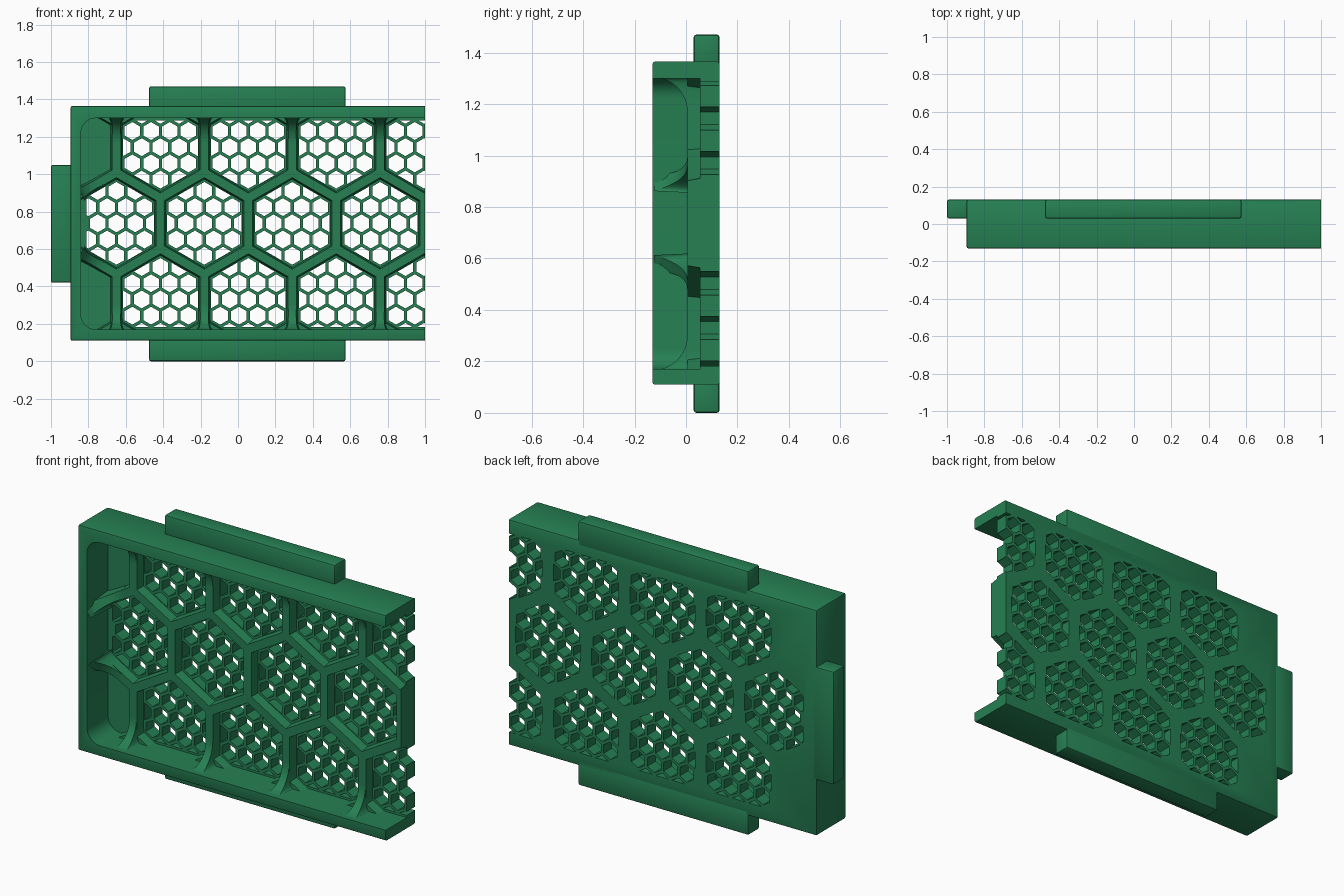
import bpy, bmesh, math
from mathutils import Vector

if "Cube" in bpy.data.objects:
    bpy.data.objects.remove(bpy.data.objects["Cube"])

green = bpy.data.materials.new("green plastic")
green.diffuse_color = (0.019, 0.215, 0.086, 1)
green.use_nodes = True
green.node_tree.nodes["Principled BSDF"].inputs["Base Color"].default_value = green.diffuse_color

PITCH = 0.47                    # spacing of the large hexagons
ROW = PITCH * math.sqrt(3) / 2
X0, ZC = -0.18, 0.7375          # centre of one middle-row hexagon
CELL = 0.10                     # spacing of the small grille cells


def prism(bm, front, y0, y1, back=None):
    """Closed solid between two outlines given as (x, z) points."""
    a = [bm.verts.new((x, y0, z)) for x, z in front]
    b = [bm.verts.new((x, y1, z)) for x, z in (back or front)]
    n = len(a)
    bm.faces.new(a)
    bm.faces.new(b[::-1])
    for i in range(n):
        j = (i + 1) % n
        bm.faces.new((a[j], a[i], b[i], b[j]))


def make(name, bm):
    bmesh.ops.recalc_face_normals(bm, faces=bm.faces)
    me = bpy.data.meshes.new(name)
    bm.to_mesh(me)
    bm.free()
    ob = bpy.data.objects.new(name, me)
    bpy.context.collection.objects.link(ob)
    me.materials.append(green)
    return ob


def cut(ob, cutter):
    m = ob.modifiers.new("cut", 'BOOLEAN')
    m.operation, m.solver, m.object = 'DIFFERENCE', 'EXACT', cutter
    bpy.context.view_layer.objects.active = ob
    bpy.ops.object.modifier_apply(modifier=m.name)
    bpy.data.objects.remove(cutter, do_unlink=True)


def bevelled_box(name, x0, x1, y0, y1, z0, z1, w, open_x=None):
    """Box with small bevels; edges lying at x = open_x stay sharp."""
    bm = bmesh.new()
    prism(bm, [(x0, z0), (x1, z0), (x1, z1), (x0, z1)], y0, y1)
    edges = [e for e in bm.edges if open_x is None
             or not all(abs(v.co.x - open_x) < 1e-4 for v in e.verts)]
    bmesh.ops.bevel(bm, geom=edges, offset=w, segments=2, profile=0.5, affect='EDGES')
    return make(name, bm)


def hexagon(cx, cz, apothem):
    r = apothem * 2 / math.sqrt(3)
    return [(cx + r * math.cos(math.radians(60 * k + 30)),
             cz + r * math.sin(math.radians(60 * k + 30))) for k in range(6)]


def clip(poly, nx, nz, d):
    """Keep the part of a convex outline where nx*x + nz*z <= d."""
    out = []
    for i, p in enumerate(poly):
        q = poly[(i + 1) % len(poly)]
        sp, sq = nx * p[0] + nz * p[1] - d, nx * q[0] + nz * q[1] - d
        if sp <= 0:
            out.append(p)
        if sp * sq < 0:
            t = sp / (sp - sq)
            out.append((p[0] + t * (q[0] - p[0]), p[1] + t * (q[1] - p[1])))
    return out


def area(p):
    return abs(sum(p[i - 1][0] * p[i][1] - p[i][0] * p[i - 1][1] for i in range(len(p)))) / 2


# large hexagon centres: middle row, then the rows above and below
middle = [(X0 + PITCH * i, ZC) for i in range(-1, 4)]
outer = [(X0 + PITCH * (i + 0.5), ZC + s * ROW) for s in (-1, 1) for i in range(-2, 3)]

# body: tray, open at the right end
body = bevelled_box("tray_body", -0.895, 1.0, -0.13, 0.13, 0.11, 1.365, 0.009, open_x=1.0)

# rounded pocket in the front
R, xl, zb, zt = 0.08, -0.84, 0.17, 1.30
pocket = [(1.2, zb), (1.2, zt)]
for cz, a0 in ((zt - R, 90), (zb + R, 180)):
    for k in range(9):
        a = math.radians(a0 + k * 90 / 8)
        pocket.append((xl + R + R * math.cos(a), cz + R * math.sin(a)))
bm = bmesh.new()
prism(bm, pocket, -0.3, 0.055)
cut(body, make("pocket_cutter", bm))

# honeycomb grille holes, clipped to each large hexagon
bm = bmesh.new()
for cx, cz in middle + outer:
    if cx < -0.7 or cx > 1.1:
        continue
    for j in range(-3, 4):
        for i in range(-4, 5):
            hx = cx + CELL * (i + (j % 2) * 0.5)
            hz = cz + CELL * math.sqrt(3) / 2 * j
            p = hexagon(hx, hz, 0.0415)
            for k in range(6):
                a = math.radians(60 * k)
                n = (math.cos(a), math.sin(a))
                p = clip(p, *n, n[0] * cx + n[1] * cz + 0.2)
            for lim in ((0, 1, 1.288), (0, -1, -0.182), (-1, 0, 0.81), (1, 0, 1.08)):
                p = clip(p, *lim)
            if len(p) > 2 and area(p) > 2.5e-4:
                prism(bm, p, 0.0, 0.2)
cut(body, make("grille_cutter", bm))

# raised honeycomb ribs on the pocket floor
bm = bmesh.new()
e = 0.004
prism(bm, [(xl - e, zb - e), (1.0, zb - e), (1.0, zt + e), (xl - e, zt + e)], 0.005, 0.058)
ribs = make("honeycomb_ribs", bm)
bm = bmesh.new()
for cx, cz in middle + outer:
    # slightly tapered walls, narrower at the floor
    prism(bm, hexagon(cx, cz, 0.2155), -0.02, 0.08, hexagon(cx, cz, 0.2005))
cut(ribs, make("rib_cutter", bm))


# curved gussets where the ribs sweep up to the frame walls
def gusset(bm, wall, direction, length):
    d = Vector((direction[0], 0, direction[1])).normalized()
    side = Vector((-d.z, 0, d.x))
    base = Vector((wall[0], 0, wall[1]))
    rings = []
    for k in range(13):
        a = math.radians(90 * k / 12)
        along = length * (1 - math.sin(a))          # distance from the wall
        y = 0.005 - 0.13 * (1 - math.cos(a))
        w = 0.021 + 0.022 * (1 - math.cos(a)) ** 2  # flares at the wall
        c = base - d * along
        rings.append([bm.verts.new(c + side * s + Vector((0, yy, 0)))
                      for s, yy in ((-w, y), (w, y), (w + 0.01, 0.058), (-w - 0.01, 0.058))])
    for r, q in zip(rings, rings[1:]):
        for i in range(4):
            j = (i + 1) % 4
            bm.faces.new((r[i], r[j], q[j], q[i]))
    bm.faces.new(rings[0])
    bm.faces.new(rings[-1][::-1])


bm = bmesh.new()
for s, zw in ((1, zt), (-1, zb)):
    for i in range(-1, 3):
        gusset(bm, (X0 + PITCH * i, zw + s * 0.003), (0, s), 0.135)
    # slanted ribs meeting the left wall
    zl = ZC + s * (PITCH / math.sqrt(3) - (X0 - PITCH - xl) / math.sqrt(3))
    gusset(bm, (xl - 0.003, zl), (-math.sqrt(3), -s), 0.15)
gussets = make("rib_gussets", bm)

# mounting tabs along the rear edge
tabs = [bevelled_box("top_tab", -0.475, 0.575, 0.03, 0.13, 1.33, 1.47, 0.01),
        bevelled_box("bottom_tab", -0.475, 0.575, 0.03, 0.13, 0.0, 0.14, 0.01),
        bevelled_box("left_tab", -1.0, -0.87, 0.03, 0.13, 0.42, 1.05, 0.01)]

# smooth the curved parts, keep real edges sharp
for ob in [body, gussets] + tabs:
    bpy.ops.object.select_all(action='DESELECT')
    ob.select_set(True)
    bpy.context.view_layer.objects.active = ob
    bpy.ops.object.shade_smooth_by_angle(angle=math.radians(30))
